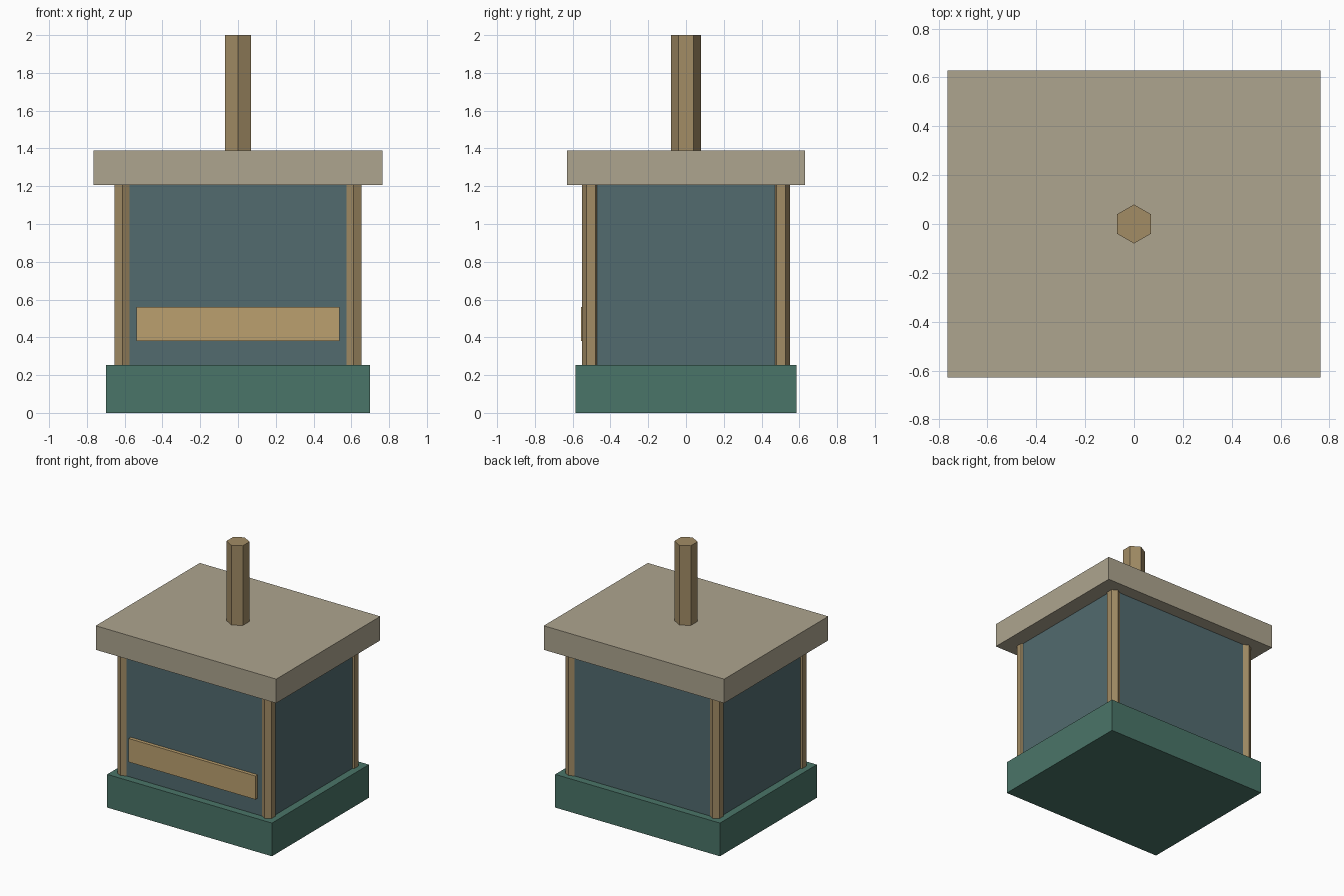
import bpy
from math import pi

if "Cube" in bpy.data.objects:
    bpy.data.objects.remove(bpy.data.objects["Cube"])


def material(name, rgb):
    """Flat material from 8-bit display colour, converted to linear."""
    linear = [((c / 255 + 0.055) / 1.055) ** 2.4 for c in rgb]
    mat = bpy.data.materials.new(name)
    mat.use_nodes = True
    mat.diffuse_color = (*linear, 1)
    mat.node_tree.nodes["Principled BSDF"].inputs["Base Color"].default_value = (*linear, 1)
    return mat


def box(name, size, z0, z1, mat, y=0):
    bpy.ops.mesh.primitive_cube_add(size=1, location=(0, y, (z0 + z1) / 2))
    ob = bpy.context.object
    ob.name = name
    ob.scale = (*size, z1 - z0)
    bpy.ops.object.transform_apply(location=False, rotation=False, scale=True)
    ob.data.materials.append(mat)


def hex_post(name, radius, x, y, z0, z1, mat):
    # Hexagon with its corners pointing to the front and back
    bpy.ops.mesh.primitive_cylinder_add(vertices=6, radius=radius, depth=z1 - z0,
                                        location=(x, y, (z0 + z1) / 2))
    ob = bpy.context.object
    ob.name = name
    ob.data.materials.append(mat)


stone = material("pale stone", (174, 165, 143))
wood = material("brown wood", (162, 140, 101))
wall = material("slate blue", (82, 107, 111))
green = material("dark green", (74, 117, 104))
tan = material("light tan", (187, 160, 111))

BASE_TOP, ROOF_BOTTOM, ROOF_TOP = 0.254, 1.206, 1.39

# Stacked body
box("base", (1.395, 1.172), 0, BASE_TOP, green)
box("walls", (1.28, 1.06), BASE_TOP, ROOF_BOTTOM, wall)
box("roof_slab", (1.528, 1.258), ROOF_BOTTOM, ROOF_TOP, stone)

# Front sign board
box("front_board", (1.073, 0.04), 0.38, 0.56, tan, y=-0.536)

# Corner posts and chimney
for side, x in (("right", -0.611), ("left", 0.611)):
    for end, y in (("front", -0.503), ("back", 0.503)):
        hex_post(f"{end}_{side}_post", 0.048, x, y, BASE_TOP, ROOF_BOTTOM, wood)
hex_post("chimney", 0.08, 0, 0, ROOF_TOP, 2, wood)
